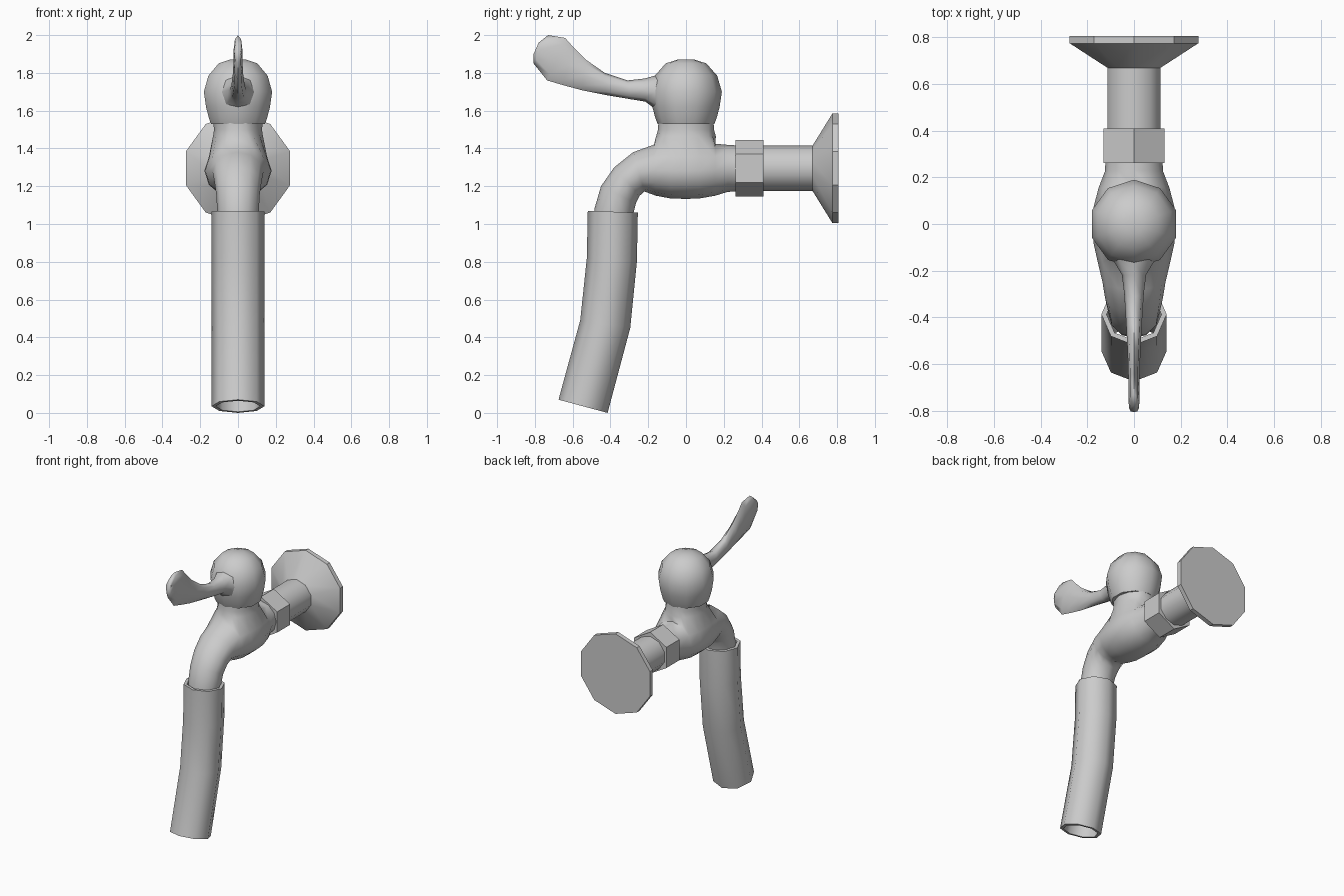
import bpy, bmesh, math
from mathutils import Vector

if "Cube" in bpy.data.objects:
    bpy.data.objects.remove(bpy.data.objects["Cube"])


def loft(sections, n, ring_cyclic=False):
    """Skin elliptical rings; each section = (y, z) of first edge, (y, z) of opposite edge, half width in x."""
    bm = bmesh.new()
    rings = []
    for (py, pz), (qy, qz), w in sections:
        c = Vector((0, (py + qy) / 2, (pz + qz) / 2))
        h = Vector((0, (py - qy) / 2, (pz - qz) / 2))
        ring = []
        for k in range(n):
            a = 2 * math.pi * k / n
            ring.append(bm.verts.new(c + h * math.cos(a) + Vector((w * math.sin(a), 0, 0))))
        rings.append(ring)
    pairs = list(zip(rings, rings[1:]))
    if ring_cyclic:
        pairs.append((rings[-1], rings[0]))
    else:
        bm.faces.new(rings[0])
        bm.faces.new(rings[-1])
    for a, b in pairs:
        for k in range(n):
            j = (k + 1) % n
            bm.faces.new((a[k], a[j], b[j], b[k]))
    return bm


def finish(bm, name, angle):
    bmesh.ops.recalc_face_normals(bm, faces=bm.faces[:])
    mesh = bpy.data.meshes.new(name)
    bm.to_mesh(mesh)
    bm.free()
    ob = bpy.data.objects.new(name, mesh)
    bpy.context.collection.objects.link(ob)
    bpy.ops.object.select_all(action='DESELECT')
    ob.select_set(True)
    bpy.context.view_layer.objects.active = ob
    if angle:
        bpy.ops.object.shade_smooth_by_angle(angle=math.radians(angle))
    return ob


def along_y(profile, zc=1.295):
    return [((y, zc + r), (y, zc - r), r) for y, r in profile]


# Wall flange, supply pipe and hex nut
finish(loft(along_y([(0.67, 0.12), (0.775, 0.29), (0.807, 0.29)]), 10), "wall_flange", 20)
finish(loft(along_y([(0.38, 0.12), (0.69, 0.12)]), 10), "supply_pipe", 50)
finish(loft(along_y([(0.262, 0.15), (0.41, 0.15)]), 6), "hex_nut", 0)

# Tap body: curved spout with a neck pulled up from its top faces
body = loft([
    ((0.30, 1.415), (0.30, 1.175), 0.12),
    ((0.23, 1.418), (0.22, 1.170), 0.125),
    ((0.155, 1.425), (0.155, 1.150), 0.152),
    ((0.07, 1.43), (0.07, 1.135), 0.174),
    ((0.0, 1.43), (0.0, 1.133), 0.178),
    ((-0.08, 1.43), (-0.08, 1.135), 0.174),
    ((-0.17, 1.42), (-0.16, 1.150), 0.155),
    ((-0.28, 1.38), (-0.22, 1.172), 0.135),
    ((-0.38, 1.30), (-0.245, 1.15), 0.125),
    ((-0.45, 1.20), (-0.265, 1.11), 0.115),
    ((-0.485, 1.08), (-0.28, 1.05), 0.11),
    ((-0.49, 1.00), (-0.285, 1.00), 0.105)], 12)
for f in body.faces:
    f.normal_update()
patch = []
for f in body.faces:
    c = f.calc_center_median()
    if len(f.verts) == 4 and -0.165 < c.y < 0.155 and c.z > 1.36:
        patch.append(f)
for z, rx, ry in [(1.465, 0.132, 0.158), (1.50, 0.127, 0.148), (1.545, 0.132, 0.146)]:
    ext = bmesh.ops.extrude_face_region(body, geom=patch)["geom"]
    bmesh.ops.delete(body, geom=patch, context='FACES')
    patch = [g for g in ext if isinstance(g, bmesh.types.BMFace)]
    rim = {v for f in patch for v in f.verts if any(e not in {e2 for g in patch for e2 in g.edges}
                                                    for e in v.link_edges)}
    for v in {v for f in patch for v in f.verts}:
        v.co.z = z
        if v in rim:
            a = math.atan2(v.co.y, v.co.x)
            v.co.x, v.co.y = rx * math.cos(a), ry * math.sin(a)
finish(body, "tap_body", 60)

# Round knob on the neck
knob = [(1.53, 0.15), (1.56, 0.162), (1.62, 0.178), (1.70, 0.19), (1.785, 0.165), (1.85, 0.108), (1.872, 0.04)]
finish(loft([((-r, z), (r, z), r) for z, r in knob], 10), "knob", 50)

# Lever handle, flattening into a paddle
finish(loft([
    ((-0.10, 1.80), (-0.10, 1.56), 0.12),
    ((-0.16, 1.787), (-0.165, 1.61), 0.085),
    ((-0.22, 1.77), (-0.215, 1.648), 0.052),
    ((-0.31, 1.76), (-0.29, 1.66), 0.042),
    ((-0.43, 1.80), (-0.42, 1.682), 0.034),
    ((-0.53, 1.87), (-0.55, 1.708), 0.028),
    ((-0.60, 1.94), (-0.65, 1.735), 0.025),
    ((-0.64, 1.985), (-0.735, 1.76), 0.024),
    ((-0.73, 2.0), (-0.807, 1.85), 0.023),
    ((-0.78, 1.96), (-0.807, 1.90), 0.02)], 8), "lever_handle", 60)

# Hollow hose slipped over the spout
outer = [
    ((-0.52, 1.07), (-0.255, 1.06), 0.14),
    ((-0.525, 0.82), (-0.26, 0.80), 0.14),
    ((-0.56, 0.49), (-0.295, 0.45), 0.14),
    ((-0.675, 0.07), (-0.415, 0.0), 0.14)]
inner = []
for p, q, w in reversed(outer):
    p, q = Vector(p), Vector(q)
    d = (p - q) * 0.08
    inner.append((tuple(p - d), tuple(q + d), w * 0.84))
finish(loft(outer + inner, 8, ring_cyclic=True), "hose", 50)
